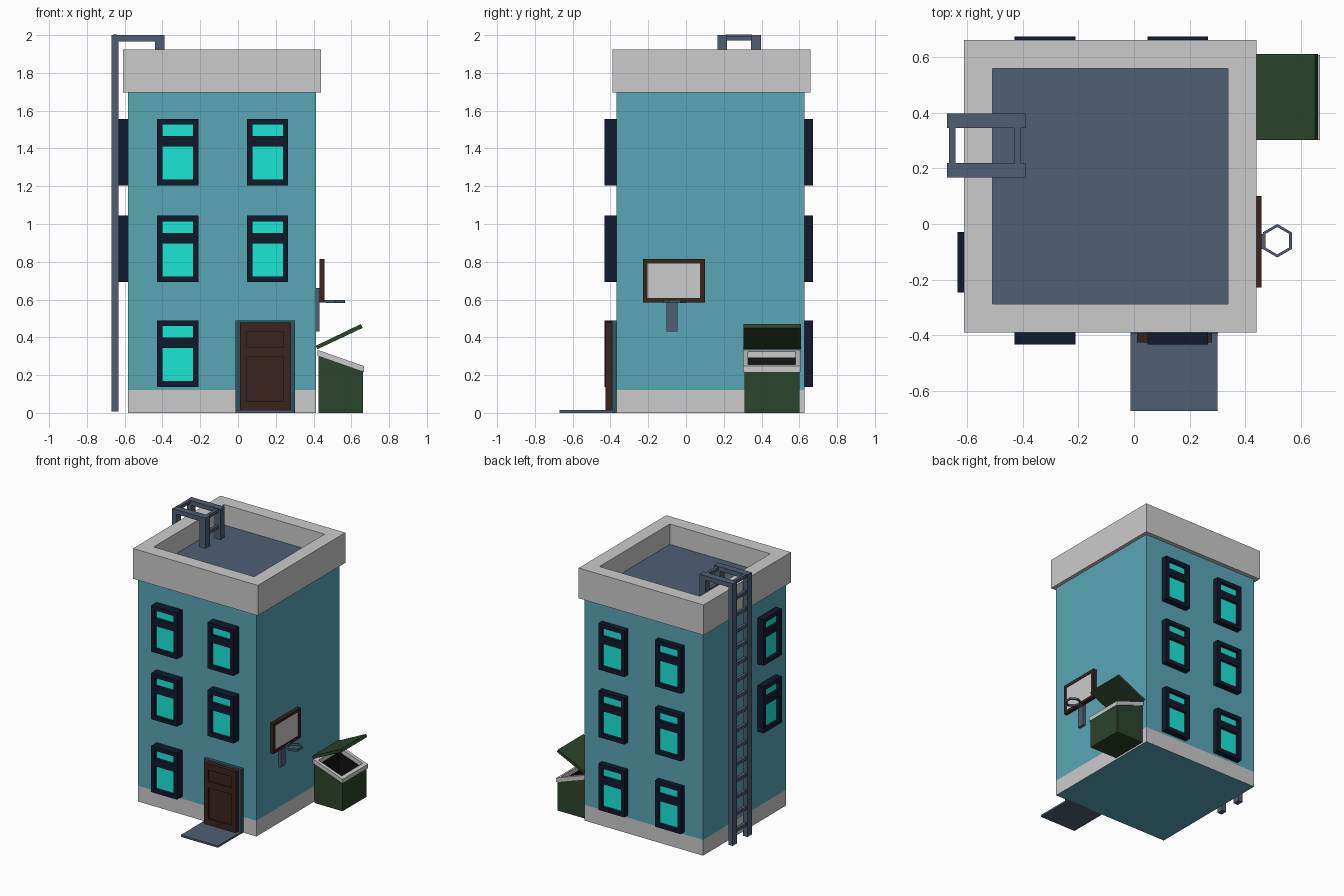
import bpy, bmesh, math

if "Cube" in bpy.data.objects:
    bpy.data.objects.remove(bpy.data.objects["Cube"])


def material(name, rgb):
    m = bpy.data.materials.new(name)
    m.diffuse_color = (*rgb, 1)
    m.use_nodes = True
    m.node_tree.nodes["Principled BSDF"].inputs["Base Color"].default_value = m.diffuse_color
    return m


WALL = material("teal_wall", (0.1, 0.38, 0.46))
GLASS = material("glass", (0.01, 0.8, 0.67))
FRAME = material("dark_frame", (0.005, 0.01, 0.026))
SLATE = material("slate", (0.08, 0.112, 0.17))
BROWN = material("brown", (0.042, 0.017, 0.014))
GREEN = material("green", (0.025, 0.056, 0.025))
BLACK = material("black", (0.006, 0.006, 0.006))
DOORTRIM = material("door_trim", (0.03, 0.09, 0.12))
GREY = material("grey", (0.8, 0.8, 0.8))


def finish(name, bm, *mats):
    bmesh.ops.recalc_face_normals(bm, faces=bm.faces[:])
    me = bpy.data.meshes.new(name)
    bm.to_mesh(me)
    bm.free()
    for m in mats:
        me.materials.append(m)
    ob = bpy.data.objects.new(name, me)
    bpy.context.collection.objects.link(ob)
    return ob


def add_prism(bm, profile, y0, y1):
    """Extrude an x-z profile along y."""
    a = [bm.verts.new((x, y0, z)) for x, z in profile]
    b = [bm.verts.new((x, y1, z)) for x, z in profile]
    bm.faces.new(a)
    bm.faces.new(b[::-1])
    for i in range(len(a)):
        j = (i + 1) % len(a)
        bm.faces.new((a[j], a[i], b[i], b[j]))


def add_box(bm, x0, x1, y0, y1, z0, z1):
    add_prism(bm, [(x0, z0), (x1, z0), (x1, z1), (x0, z1)], y0, y1)


def boxes(name, mat, *extents):
    bm = bmesh.new()
    for e in extents:
        add_box(bm, *e)
    return finish(name, bm, mat)


def hollow_top(bm, border, depth):
    """Sink the top face inside a border; the floor gets material slot 1."""
    bmesh.ops.recalc_face_normals(bm, faces=bm.faces[:])
    top = max(bm.faces, key=lambda f: f.calc_center_median().z)
    bmesh.ops.inset_region(bm, faces=[top], thickness=border)
    top = bmesh.ops.extrude_discrete_faces(bm, faces=[top])["faces"][0]
    bmesh.ops.translate(bm, verts=top.verts[:], vec=(0, 0, -depth))
    top.material_index = 1
    return top


# Building body with a grey band at the bottom of the walls
X0, X1, Y0, Y1 = -0.583, 0.412, -0.367, 0.628
bm = bmesh.new()
add_box(bm, X0, X1, Y0, Y1, 0, 1.70)
bmesh.ops.bisect_plane(bm, geom=bm.verts[:] + bm.edges[:] + bm.faces[:],
                       plane_co=(0, 0, 0.12), plane_no=(0, 0, 1))
for f in bm.faces:
    if 0.01 < f.calc_center_median().z < 0.12:
        f.material_index = 1
finish("building_walls", bm, WALL, GREY)

# Parapet around the sunken roof
bm = bmesh.new()
add_box(bm, -0.61, 0.44, -0.39, 0.66, 1.695, 1.925)
hollow_top(bm, 0.145, 0.155)
finish("parapet_and_roof", bm, GREY, SLATE)


# Windows: built facing -y, then turned onto their wall
def window(name, x, y, z, turn, depth):
    w, h, p = 0.109, 0.352, 0.08
    d = -depth
    frame = boxes(name + "_frame", FRAME,
                  (-w, -p, d, 0.01, 0, h), (p, w, d, 0.01, 0, h),
                  (-p, p, d, 0.01, 0, 0.03), (-p, p, d, 0.01, 0.205, 0.26),
                  (-p, p, d, 0.01, 0.322, h))
    glass = boxes(name + "_glass", GLASS, (-p, p, d + 0.022, 0.01, 0.03, 0.322))
    for ob in (frame, glass):
        ob.location = (x, y, z)
        ob.rotation_euler.z = turn


for row, z in enumerate((0.138, 0.692, 1.205)):
    for col, x in enumerate((-0.319, 0.157)):
        if row or not col:
            window(f"front_window_{row}_{col}", x, Y0, z, 0, 0.065)
        window(f"back_window_{row}_{col}", x, Y1, z, math.pi, 0.045)
    if row:
        window(f"left_window_{row}", X0, -0.137, z, -math.pi / 2, 0.05)

# Front door with trim and two recessed panels
boxes("door_trim", DOORTRIM, (-0.012, 0.302, -0.393, -0.36, 0, 0.49))
boxes("door", BROWN,
      (0.01, 0.045, -0.425, -0.38, 0.012, 0.478), (0.242, 0.28, -0.425, -0.38, 0.012, 0.478),
      (0.045, 0.242, -0.425, -0.38, 0.012, 0.06), (0.045, 0.242, -0.425, -0.38, 0.295, 0.345),
      (0.045, 0.242, -0.425, -0.38, 0.43, 0.478), (0.045, 0.242, -0.415, -0.38, 0.06, 0.43))
boxes("door_step", SLATE, (-0.012, 0.30, -0.67, -0.36, 0, 0.014))

# Roof ladder: two hooked rails and their rungs
for side, ya in (("front", 0.167), ("back", 0.345)):
    yb = ya + 0.051
    boxes("ladder_rail_" + side, SLATE,
          (-0.67, -0.633, ya, yb, 0.008, 1.966), (-0.67, -0.39, ya, yb, 1.966, 2.0),
          (-0.44, -0.39, ya, yb, 1.768, 1.966))
rungs = [(-0.663, -0.64, 0.21, 0.35, z, z + 0.024)
         for z in [0.09 + 0.126 * i for i in range(16)]]
rungs += [(-0.428, -0.405, 0.21, 0.35, z, z + 0.024) for z in (1.85, 1.972)]
boxes("ladder_rungs", SLATE, *rungs)

# Basketball backboard, bracket and six-sided hoop
boxes("backboard_frame", BROWN,
      (0.432, 0.458, -0.228, -0.203, 0.585, 0.815), (0.432, 0.458, 0.073, 0.1, 0.585, 0.815),
      (0.432, 0.458, -0.203, 0.073, 0.585, 0.608), (0.432, 0.458, -0.203, 0.073, 0.792, 0.815),
      (0.432, 0.45, -0.203, 0.073, 0.608, 0.792))
boxes("backboard_panel", GREY, (0.44, 0.454, -0.203, 0.073, 0.608, 0.792))
boxes("backboard_bracket", SLATE, (0.41, 0.432, -0.103, -0.045, 0.43, 0.66),
      (0.43, 0.464, -0.09, -0.035, 0.584, 0.598))
bm = bmesh.new()
rings = []
for r, z in ((0.06, 0.582), (0.06, 0.597), (0.049, 0.597), (0.049, 0.582)):
    rings.append([bm.verts.new((0.514 + r * math.sin(i * math.pi / 3),
                                -0.06 + r * math.cos(i * math.pi / 3), z))
                  for i in range(6)])
for k in range(4):
    a, b = rings[k], rings[(k + 1) % 4]
    for i in range(6):
        j = (i + 1) % 6
        bm.faces.new((a[i], a[j], b[j], b[i]))
finish("hoop", bm, SLATE)

# Dumpster: hollow bin with a sloping top
bm = bmesh.new()
add_prism(bm, [(0.427, 0), (0.662, 0), (0.662, 0.22), (0.427, 0.302)], 0.31, 0.6)
floor = hollow_top(bm, 0.022, 0.16)
for e in floor.edges:
    for f in e.link_faces:
        f.material_index = 1
finish("dumpster_bin", bm, GREEN, BLACK)


# Sloping rim around the opening
def rim_profile(xa, xb):
    z = lambda x: 0.302 - (x - 0.42) * 0.35
    return [(xa, z(xa)), (xb, z(xb)), (xb, z(xb) + 0.032), (xa, z(xa) + 0.032)]


bm = bmesh.new()
for xa, xb, ya, yb in ((0.42, 0.668, 0.302, 0.328), (0.42, 0.668, 0.58, 0.606),
                       (0.42, 0.446, 0.328, 0.58), (0.642, 0.668, 0.328, 0.58)):
    add_prism(bm, rim_profile(xa, xb), ya, yb)
finish("dumpster_rim", bm, GREY)

# Open lid
bm = bmesh.new()
add_prism(bm, [(0.412, 0.355), (0.42, 0.337), (0.66, 0.45), (0.65, 0.47)], 0.304, 0.61)
finish("dumpster_lid", bm, GREEN)
